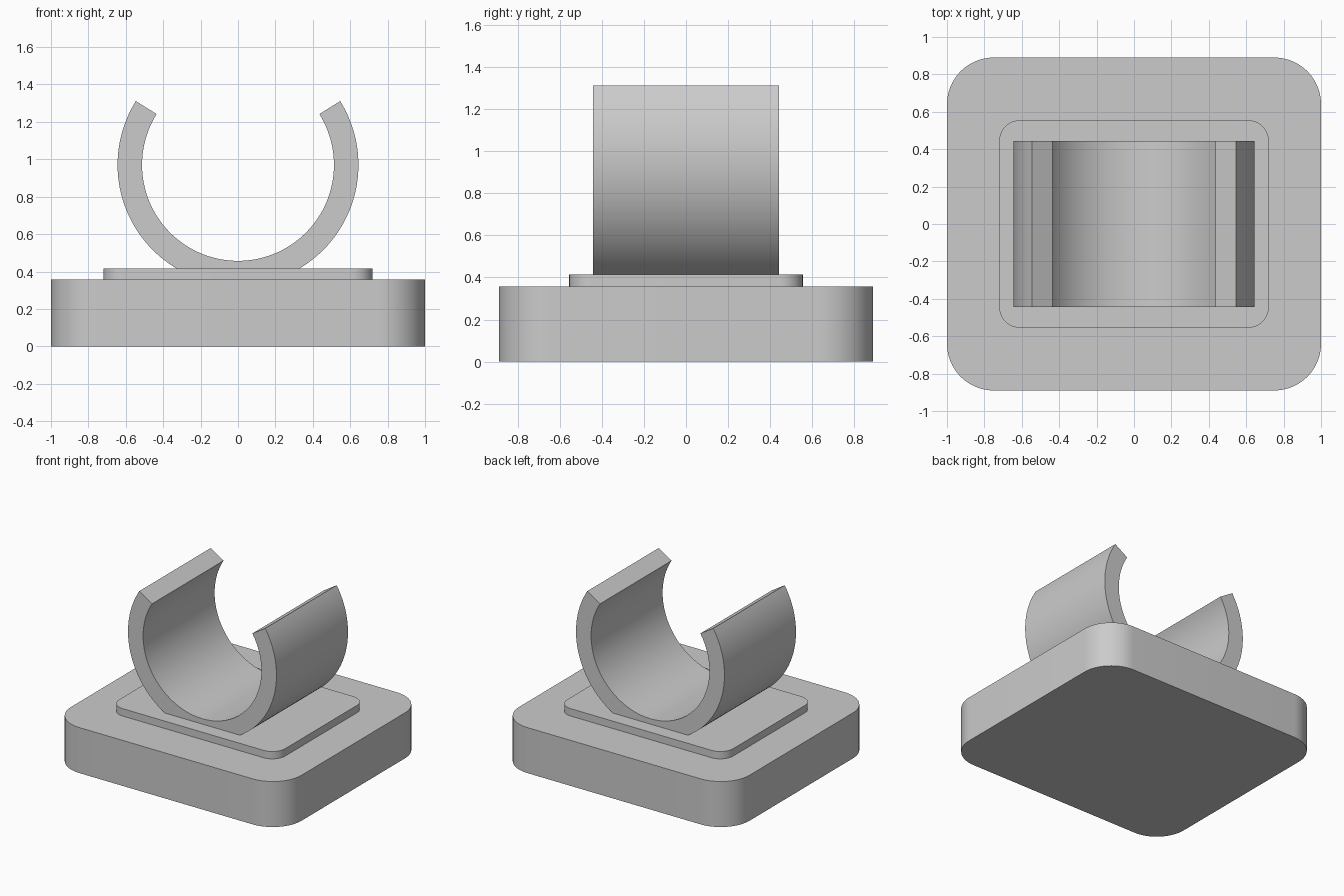
import bpy
import bmesh
from math import sin, cos, radians, pi
from mathutils import Vector

cube = bpy.data.objects.get("Cube")
if cube:
    bpy.data.objects.remove(cube, do_unlink=True)

grey = bpy.data.materials.new("plain grey")
grey.use_nodes = True
colour = (0.6, 0.6, 0.6, 1)
grey.diffuse_color = colour
grey.node_tree.nodes["Principled BSDF"].inputs["Base Color"].default_value = colour


def extrude_profile(name, points, offset):
    """Closed outline of 3D points, extruded along the offset into a solid."""
    bm = bmesh.new()
    face = bm.faces.new([bm.verts.new(p) for p in points])
    result = bmesh.ops.extrude_face_region(bm, geom=[face], use_keep_orig=True)
    moved = [v for v in result["geom"] if isinstance(v, bmesh.types.BMVert)]
    bmesh.ops.translate(bm, verts=moved, vec=Vector(offset))
    bmesh.ops.recalc_face_normals(bm, faces=bm.faces)
    mesh = bpy.data.meshes.new(name)
    bm.to_mesh(mesh)
    bm.free()
    mesh.materials.append(grey)
    obj = bpy.data.objects.new(name, mesh)
    bpy.context.collection.objects.link(obj)
    bpy.ops.object.select_all(action="DESELECT")
    obj.select_set(True)
    bpy.context.view_layer.objects.active = obj
    bpy.ops.object.shade_smooth_by_angle(angle=radians(30))
    return obj


def rounded_slab(name, half_x, half_y, radius, bottom, top, steps=16):
    points = []
    for corner, (sx, sy) in enumerate([(1, 1), (-1, 1), (-1, -1), (1, -1)]):
        for i in range(steps + 1):
            a = (corner + i / steps) * pi / 2
            points.append((sx * (half_x - radius) + radius * cos(a),
                           sy * (half_y - radius) + radius * sin(a), bottom))
    return extrude_profile(name, points, (0, 0, top - bottom))


# Base block and the raised pad on it
rounded_slab("base", 1.0, 0.89, 0.25, 0, 0.357)
rounded_slab("raised_pad", 0.72, 0.555, 0.11, 0.34, 0.415)

# Open ring clip, flattened underneath where it sinks into the pad
centre_z, outer, inner, half_depth = 0.97, 0.644, 0.513, 0.443
start, end, steps = radians(148), radians(392), 96


def arc(radius):
    for i in range(steps + 1):
        a = start + (end - start) * i / steps
        yield radius * cos(a), -half_depth, centre_z + radius * sin(a)


outside = [(x, y, z) for x, y, z in arc(outer) if z > 0.38]
inside = list(arc(inner))
extrude_profile("ring_clip", outside + inside[::-1], (0, 2 * half_depth, 0))
